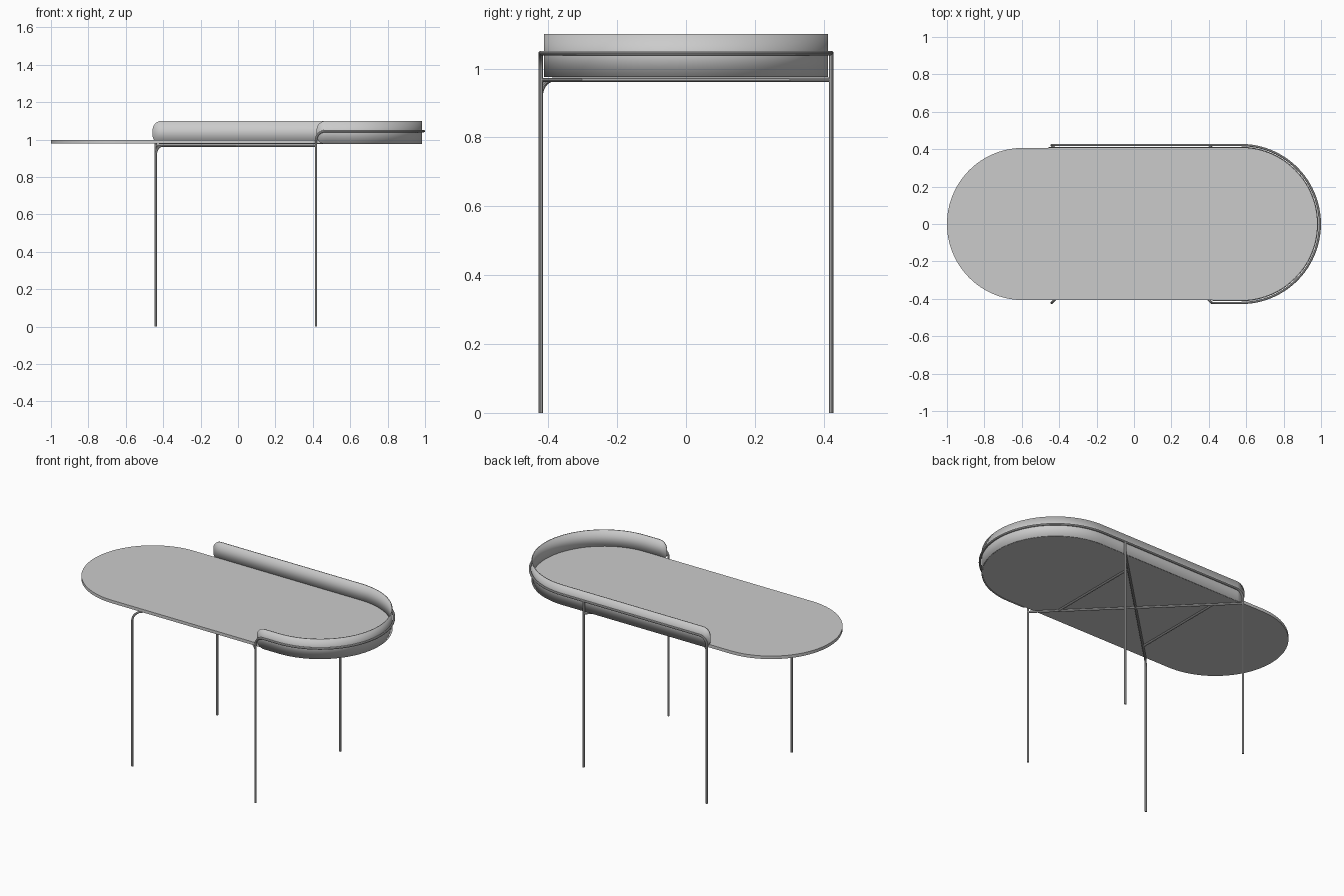
import bpy, bmesh
from math import sin, cos, pi, sqrt
from mathutils import Vector

cube = bpy.data.objects.get("Cube")
if cube:
    bpy.data.objects.remove(cube, do_unlink=True)

ROD = 0.0065                 # rod radius
LEFT, RIGHT = -0.44, 0.417   # leg positions along x
SIDE = 0.422                 # rod distance from the middle
ARC_X = 0.5715               # centre of the round right end
RAIL_Z, BRACE_Z = 1.045, 0.967
TOP_R = 0.407

grey = bpy.data.materials.new("light_grey")
grey.use_nodes = True
grey.diffuse_color = (0.6, 0.6, 0.6, 1)
grey.node_tree.nodes["Principled BSDF"].inputs["Base Color"].default_value = (0.6, 0.6, 0.6, 1)


def finish(name, mesh):
    """Add a mesh to the scene, smooth except at sharp edges."""
    mesh.materials.clear()
    mesh.materials.append(grey)
    mesh.shade_smooth()
    mesh.set_sharp_from_angle(angle=pi / 6)
    obj = bpy.data.objects.new(name, mesh)
    bpy.context.collection.objects.link(obj)
    return obj


def fillet(before, corner, after, r, steps=10):
    """Points of a rounded right-angle corner."""
    c = Vector(corner)
    u = (Vector(before) - c).normalized()
    v = (Vector(after) - c).normalized()
    return [c + r * (u * (1 - sin(t)) + v * (1 - cos(t)))
            for t in (pi / 2 * i / steps for i in range(steps + 1))]


def half_round(cx, r, z, start, steps=48):
    """Half circle of points, running anticlockwise from a start angle."""
    return [Vector((cx + r * cos(start + pi * i / steps),
                    r * sin(start + pi * i / steps), z)) for i in range(steps + 1)]


def rod(name, points):
    """Round bar swept along a list of points."""
    curve = bpy.data.curves.new(name, "CURVE")
    curve.dimensions = "3D"
    curve.bevel_depth = ROD
    curve.bevel_resolution = 3
    curve.use_fill_caps = True
    line = curve.splines.new("POLY")
    line.points.add(len(points) - 1)
    for p, co in zip(line.points, points):
        p.co = (*co, 1)
    temp = bpy.data.objects.new(name + "_path", curve)
    mesh = bpy.data.meshes.new_from_object(temp)
    bpy.data.objects.remove(temp)
    return finish(name, mesh)


# Tabletop: flat slab with two round ends
bm = bmesh.new()
outline = half_round(ARC_X, TOP_R, 0.978, -pi / 2) + half_round(-1 + TOP_R, TOP_R, 0.978, pi / 2)
face = bm.faces.new([bm.verts.new(p) for p in outline])
lifted = bmesh.ops.extrude_face_region(bm, geom=[face])
bmesh.ops.translate(bm, vec=(0, 0, 0.019),
                    verts=[v for v in lifted["geom"] if isinstance(v, bmesh.types.BMVert)])
bmesh.ops.recalc_face_normals(bm, faces=bm.faces)
mesh = bpy.data.meshes.new("tabletop")
bm.to_mesh(mesh)
bm.free()
finish("tabletop", mesh)

# Screen panel: thin upright strip wrapping the right end, with rounded corners
PANEL_R, CORNER = 0.41, 0.05
PANEL_LOW, PANEL_HIGH = 0.975, 1.10
FRONT_END, BACK_END = 0.42, -0.457
ease = [CORNER * (1 - cos(pi / 2 * i / 10)) for i in range(11)]
path = [(Vector((FRONT_END + d, -PANEL_R, 0)), d) for d in ease]
path += [(p, CORNER) for p in half_round(ARC_X, PANEL_R, 0, -pi / 2)]
path += [(Vector((BACK_END + d, PANEL_R, 0)), d) for d in reversed(ease)]
bm = bmesh.new()
columns = []
for p, d in path:
    cut = CORNER - sqrt(max(0, CORNER ** 2 - (CORNER - d) ** 2))
    columns.append([bm.verts.new((p.x, p.y, z)) for z in (PANEL_LOW + cut, PANEL_HIGH - cut)])
for a, b in zip(columns, columns[1:]):
    bm.faces.new((a[0], b[0], b[1], a[1]))
mesh = bpy.data.meshes.new("screen_panel")
bm.to_mesh(mesh)
bm.free()
panel = finish("screen_panel", mesh)
solid = panel.modifiers.new("thickness", "SOLIDIFY")
solid.thickness = 0.006
solid.offset = 0

# Rail around the panel, running down into two legs
front_foot, front_bend = (RIGHT, -SIDE, 0), (RIGHT, -SIDE, RAIL_Z)
back_foot, back_bend = (LEFT, SIDE, 0), (LEFT, SIDE, RAIL_Z)
arc = half_round(ARC_X, SIDE, RAIL_Z, -pi / 2)
rod("rail_with_legs", [front_foot] + fillet(front_foot, front_bend, arc[0], 0.05)
    + arc + fillet(arc[-1], back_bend, back_foot, 0.05) + [back_foot])

# Front left leg, bent under the top into a diagonal brace
foot, bend = (LEFT, -SIDE, 0), (LEFT, -SIDE, BRACE_Z)
far = (RIGHT, SIDE, BRACE_Z)
rod("bent_leg_and_brace", [foot] + fillet(foot, bend, far, 0.05) + [far])

# Straight back leg up to the rail, and the second diagonal brace
rod("back_leg", [(RIGHT, SIDE, 0), (RIGHT, SIDE, RAIL_Z)])
rod("diagonal_brace", [(RIGHT, -SIDE, BRACE_Z), (LEFT, SIDE, BRACE_Z)])

# Cross bars joining the diagonals near each end
middle, half = (LEFT + RIGHT) / 2, (RIGHT - LEFT) / 2
for name, side in (("left", -1), ("right", 1)):
    x, y = middle + side * half * 0.72, SIDE * 0.72
    rod(name + "_cross_bar", [(x, -y, BRACE_Z), (x, y, BRACE_Z)])
